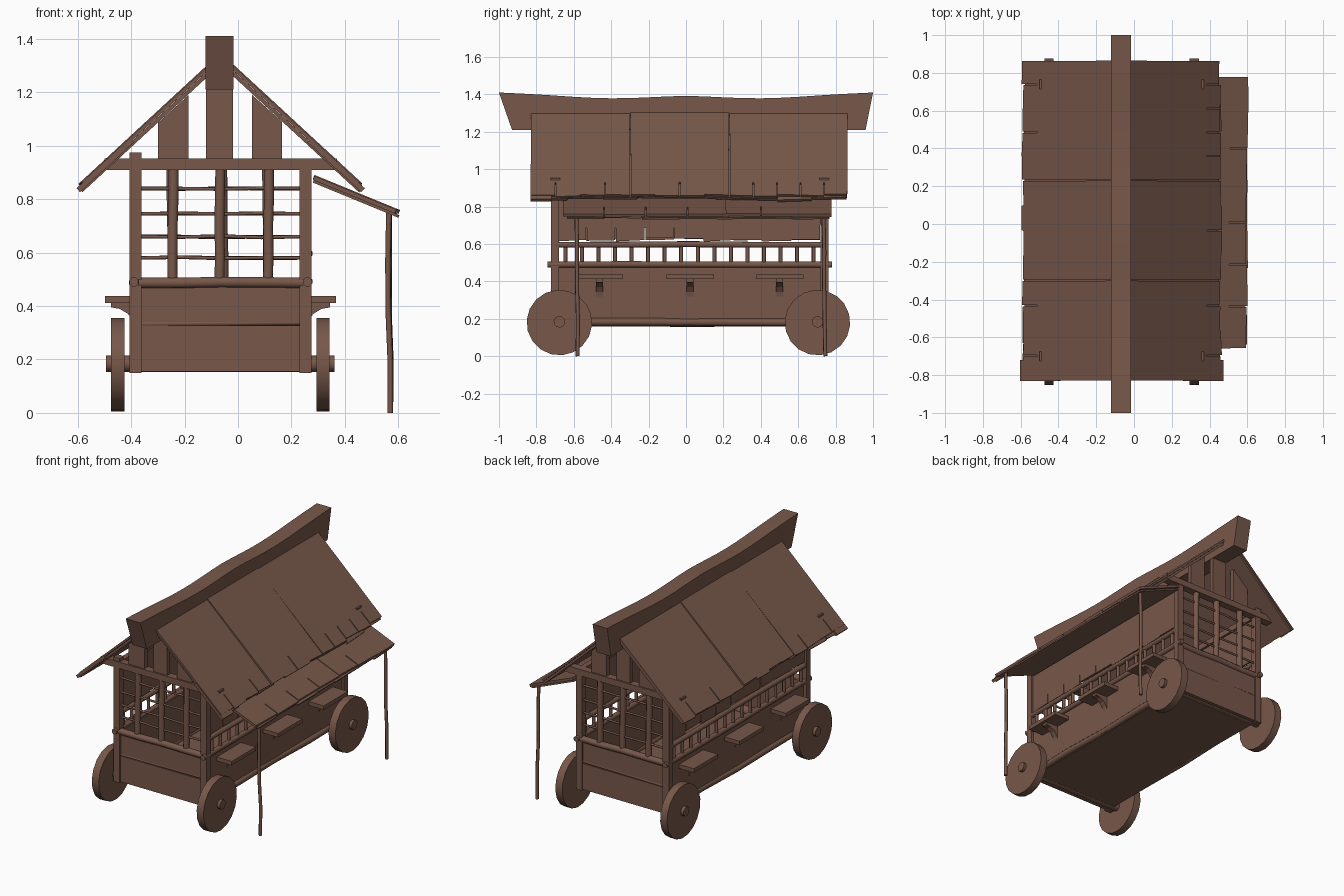
import bpy, bmesh, math, random
from mathutils import Vector

if "Cube" in bpy.data.objects:
    bpy.data.objects.remove(bpy.data.objects["Cube"])

random.seed(4)
wood = bpy.data.materials.new("brown wood")
wood.diffuse_color = (0.185, 0.096, 0.068, 1)
wood.use_nodes = True
wood.node_tree.nodes["Principled BSDF"].inputs["Base Color"].default_value = wood.diffuse_color
CX = -0.065                      # centre line of the wagon body


def finish(name, bm, smooth=False):
    bmesh.ops.recalc_face_normals(bm, faces=bm.faces)
    me = bpy.data.meshes.new(name)
    bm.to_mesh(me)
    bm.free()
    me.materials.append(wood)
    ob = bpy.data.objects.new(name, me)
    bpy.context.collection.objects.link(ob)
    if smooth:
        for p in me.polygons:
            p.use_smooth = len(p.vertices) == 4
    return ob


def box(name, x0, x1, y0, y1, z0, z1):
    bm = bmesh.new()
    bmesh.ops.create_cube(bm, size=1)
    for v in bm.verts:
        v.co = ((x0 + x1) / 2 + v.co.x * (x1 - x0),
                (y0 + y1) / 2 + v.co.y * (y1 - y0),
                (z0 + z1) / 2 + v.co.z * (z1 - z0))
    return finish(name, bm)


def plate(name, pts, origin, u, v, n):
    """Outline (a, b) on axes u and v, thickened by vector n."""
    o, u, v, n = Vector(origin), Vector(u), Vector(v), Vector(n)
    bm = bmesh.new()
    face = bm.faces.new([bm.verts.new(o + u * a + v * b) for a, b in pts])
    ext = bmesh.ops.extrude_face_region(bm, geom=[face], use_keep_orig=True)
    for e in ext["geom"]:
        if isinstance(e, bmesh.types.BMVert):
            e.co += n
    return finish(name, bm)


def pole(name, a, b, r, sides=8, wobble=0.0, segs=4):
    """Round, slightly crooked stick from a to b."""
    a, b = Vector(a), Vector(b)
    d = (b - a).normalized()
    p = d.orthogonal().normalized()
    q = d.cross(p)
    bm = bmesh.new()
    rings = []
    for i in range(segs + 1):
        off = Vector((0, 0, 0))
        if 0 < i < segs:
            off = (p * random.uniform(-1, 1) + q * random.uniform(-1, 1)) * wobble
        c = a.lerp(b, i / segs) + off
        ang = [math.tau * (k + 0.5) / sides for k in range(sides)]
        rings.append([bm.verts.new(c + (p * math.cos(t) + q * math.sin(t)) * r) for t in ang])
    for r0, r1 in zip(rings, rings[1:]):
        for k in range(sides):
            j = (k + 1) % sides
            bm.faces.new((r0[k], r0[j], r1[j], r1[k]))
    bm.faces.new(rings[0])
    bm.faces.new(rings[-1])
    return finish(name, bm, True)


def ragged(y0, y1, top, low, amp, steps, slit=0.1):
    """Board outline with a stepped lower edge and some thin splits."""
    pts = [(y1, top), (y0, top)]
    w = (y1 - y0) / steps
    for i in range(steps):
        a = y0 + w * i
        l0, l1 = low + random.uniform(-amp, amp), low + random.uniform(-amp, amp) * 0.6
        if i and random.random() < 0.6:
            pts += [(a - 0.003, low - slit), (a + 0.003, low - slit)]
        pts += [(a + 0.003, l0), (a + w - 0.003, (l0 + l1) / 2)]
    return pts


# Ridge beam: sagging board with slanted ends
top = [(-1 + i / 10, 1.38 + 0.03 * abs(-1 + i / 10) ** 2 + 0.012 * math.cos(math.tau * (-1 + i / 10)) * (1 - abs(-1 + i / 10)))
       for i in range(21)]
plate("ridge_beam", top + [(0.96, 1.21), (-0.93, 1.21)],
      (-0.122, 0, 0), (0, 1, 0), (0, 0, 1), (0.106, 0, 0))

# Main roof: three wide boards on each slope with ragged eaves
for s, side in ((-1, "left"), (1, "right")):
    down = Vector((s * 0.735, 0, -0.678))
    normal = Vector((s * 0.678, 0, 0.735))
    for i, (y0, y1, n) in enumerate(((-0.83, -0.30, 4), (-0.297, 0.23, 4), (0.233, 0.865, 5))):
        lift = normal * (0.004 * (i % 2))
        plate(f"{side}_roof_board_{i}", ragged(y0, y1, 0.0, 0.70, 0.012, n),
              Vector((CX, 0, 1.325)) + lift, (0, 1, 0), down, normal * 0.013)
    # lower layer of the roof, a little shorter
    plate(f"{side}_roof_underlayer", ragged(-0.82, 0.86, 0.0, 0.705, 0.016, 9, 0.01),
          Vector((CX, 0, 1.325)) - normal * 0.016, (0, 1, 0), down, normal * 0.015)
    # longer corner board
    plate(f"{side}_roof_corner_board", [(-0.832, 0.45), (-0.72, 0.45), (-0.72, 0.725), (-0.832, 0.725)],
          Vector((CX, 0, 1.325)) - normal * 0.01, (0, 1, 0), down, normal * 0.02)

# Awning on the right side with two thin poles
adown = Vector((0.925, 0, -0.38))
anorm = Vector((0.38, 0, 0.925))
plate("awning_upper", ragged(-0.66, 0.23, 0.0, 0.335, 0.008, 4), (0.28, 0, 0.872), (0, 1, 0), adown, anorm * 0.016)
plate("awning_upper_back", ragged(0.21, 0.78, 0.0, 0.34, 0.008, 3), (0.28, 0, 0.876), (0, 1, 0), adown, anorm * 0.016)
plate("awning_underlayer", ragged(-0.64, 0.77, 0.0, 0.335, 0.012, 7, 0.01), (0.28, 0, 0.862), (0, 1, 0), adown, anorm * 0.01)
pole("awning_pole_front", (0.57, -0.58, 0), (0.565, -0.585, 0.755), 0.011, 6, 0.004)
pole("awning_pole_back", (0.57, 0.745, 0), (0.565, 0.735, 0.755), 0.011, 6, 0.004)

# Lower body: floor
box("floor", -0.375, 0.245, -0.70, 0.74, 0.16, 0.18)

# Front and back ends
for tag, y, s in (("front", -0.70, -1), ("back", 0.74, 1)):
    box(f"{tag}_lower_plank", -0.37, 0.24, y - 0.012, y + 0.012, 0.155, 0.327)
    box(f"{tag}_upper_plank", -0.37, 0.24, y - 0.010, y + 0.010, 0.340, 0.49)
    box(f"{tag}_plank_backing", -0.37, 0.24, y - 0.004 - s * 0.01, y + 0.004 - s * 0.01, 0.16, 0.48)
    pole(f"{tag}_plank_batten", (-0.37, y, 0.333), (0.24, y, 0.339), 0.012, 6)
    pole(f"{tag}_sill", (-0.375, y + s * 0.006, 0.487), (0.245, y + s * 0.006, 0.487), 0.021, 8, 0.003)
    box(f"{tag}_left_post", -0.407, -0.362, y - 0.021, y + 0.021, 0.15, 0.975)
    box(f"{tag}_right_post", 0.231, 0.275, y - 0.021, y + 0.021, 0.15, 0.93)
    box(f"{tag}_tie_beam", -0.50, 0.37, y - 0.025, y + 0.025, 0.91, 0.952)
    # gable boards reaching up to the roof
    for i, (x0, x1, z0, z1) in enumerate(((-0.30, -0.185, 1.085, 1.19), (-0.12, -0.018, 1.25, 1.25), (0.053, 0.165, 1.19, 1.09))):
        plate(f"{tag}_gable_board_{i}", [(x0, 0.95), (x1, 0.95), (x1, z1), (x0, z0)],
              (0, y - 0.015, 0), (1, 0, 0), (0, 0, 1), (0, 0.03, 0))
    # window lattice
    for x in (-0.245, -0.055 - 0.015 * (s < 0), 0.112):
        pole(f"{tag}_window_bar", (x, y, 0.48), (x - s * 0.004, y, 0.92), 0.02, 8, 0.002)
    for z in (0.58, 0.66, 0.745, 0.84):
        pole(f"{tag}_window_rod", (-0.37, y, z), (0.24, y, z), 0.007, 6, 0.003)

# Long sides, mirrored about the body centre line
for s, tag in ((-1, "left"), (1, "right")):
    def X(d):
        return CX + s * d

    def sbox(name, d0, d1, *r):
        return box(name, min(X(d0), X(d1)), max(X(d0), X(d1)), *r)

    sbox(f"{tag}_side_wall", 0.30, 0.322, -0.70, 0.74, 0.165, 0.49)
    pole(f"{tag}_bottom_rail", (X(0.315), -0.69, 0.182), (X(0.315), 0.73, 0.182), 0.022, 8, 0.005)
    pole(f"{tag}_counter_rail", (X(0.325), -0.74, 0.49), (X(0.325), 0.78, 0.49), 0.018, 8, 0.003)
    pole(f"{tag}_upper_rail", (X(0.325), -0.70, 0.596), (X(0.325), 0.74, 0.596), 0.017, 8, 0.003)
    for i in range(16):
        y = -0.645 + i * 0.0885
        pole(f"{tag}_baluster", (X(0.325), y, 0.49), (X(0.325), y, 0.6), 0.011, 6, 0, 1)
    # hanging boards under the eave
    plate(f"{tag}_hanging_boards", ragged(-0.69, 0.72, -0.94, -0.625, 0.012, 9, 0.06),
          (X(0.315), 0, 0), (0, 1, 0), (0, 0, -1), (s * 0.012, 0, 0))
    sbox(f"{tag}_top_plate", 0.30, 0.335, -0.70, 0.74, 0.91, 0.95)
    # small shelves on curved brackets
    for y in (-0.463, 0.022, 0.50):
        sbox(f"{tag}_shelf", 0.32, 0.432, y - 0.127, y + 0.127, 0.412, 0.438)
        curve = [(0.41 - 0.09 * math.sin(t), 0.31 + 0.10 * math.cos(t))
                 for t in (0, 0.4, 0.8, 1.2, 1.5)]
        curve = [(0.32 + 0.09 * (1 - math.cos(t)), 0.31 + 0.085 * math.sin(t)) for t in (0, 0.4, 0.8, 1.2, 1.57)]
        plate(f"{tag}_shelf_bracket", curve + [(0.41, 0.413), (0.31, 0.413), (0.31, 0.31)],
              (CX, y - 0.019, 0), (s, 0, 0), (0, 0, 1), (0, 0.038, 0))

# Wheels and axles
for tag, y in (("front", -0.677), ("back", 0.703)):
    pole(f"{tag}_axle", (-0.495, y, 0.184), (0.362, y, 0.184), 0.031, 10, 0, 1)
    for side, x in (("left", -0.45), ("right", 0.318)):
        pole(f"{tag}_{side}_wheel", (x - 0.025, y, 0.18), (x + 0.025, y, 0.18), 0.175, 18, 0, 1)
